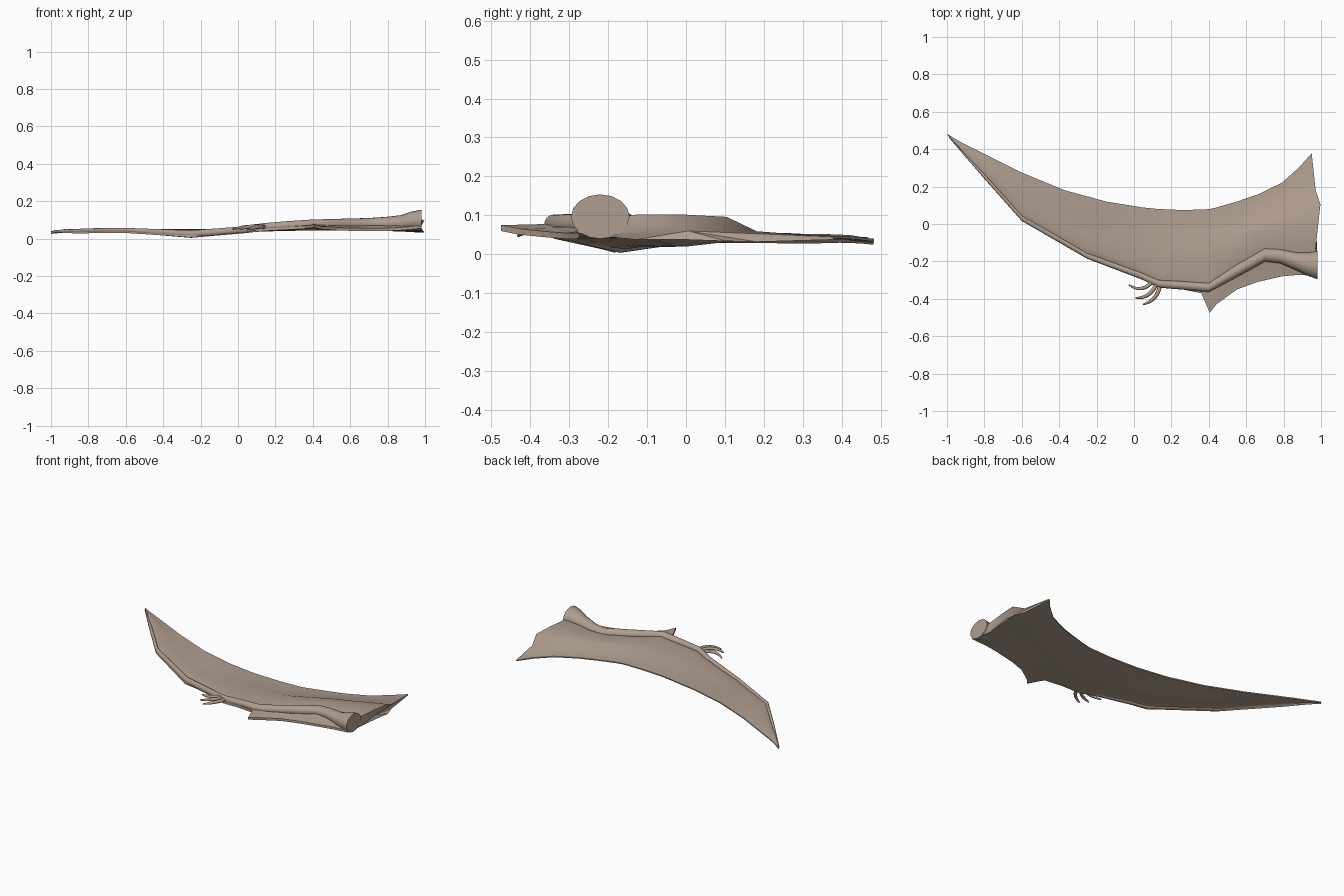
import bpy, bmesh, math
from mathutils import Vector

skin = bpy.data.materials.new("beige skin")
skin.diffuse_color = (0.43, 0.34, 0.275, 1)


def loft(name, rings, angle=35):
    """Skin a list of equal-length closed rings and cap both ends."""
    bm = bmesh.new()
    vs = [[bm.verts.new(p) for p in r] for r in rings]
    n = len(rings[0])
    for a, b in zip(vs, vs[1:]):
        for i in range(n):
            j = (i + 1) % n
            bm.faces.new((a[i], a[j], b[j], b[i]))
    for r in (vs[0], vs[-1]):
        c = bm.verts.new(sum((v.co for v in r), Vector()) / n)
        for i in range(n):
            bm.faces.new((r[i], r[(i + 1) % n], c))
    bmesh.ops.remove_doubles(bm, verts=bm.verts, dist=0.0005)
    bmesh.ops.recalc_face_normals(bm, faces=bm.faces)
    me = bpy.data.meshes.new(name)
    bm.to_mesh(me)
    bm.free()
    me.materials.append(skin)
    ob = bpy.data.objects.new(name, me)
    bpy.context.collection.objects.link(ob)
    bpy.ops.object.select_all(action='DESELECT')
    ob.select_set(True)
    bpy.context.view_layer.objects.active = ob
    bpy.ops.object.shade_smooth_by_angle(angle=math.radians(angle))
    return ob


def interp(table, x, col):
    if x <= table[0][0]:
        return table[0][col]
    for a, b in zip(table, table[1:]):
        if x <= b[0]:
            t = (x - a[0]) / (b[0] - a[0])
            return a[col] + (b[col] - a[col]) * t
    return table[-1][col]


# Arm and long wing finger: x, y, z, half width, half height
arm = [(-0.99, 0.466, 0.038, 0.004, 0.006), (-0.8, 0.255, 0.045, 0.014, 0.01),
       (-0.6, 0.032, 0.045, 0.016, 0.012), (-0.25, -0.17, 0.024, 0.016, 0.020),
       (0.04, -0.278, 0.048, 0.018, 0.018), (0.13, -0.32, 0.062, 0.02, 0.02),
       (0.25, -0.328, 0.070, 0.022, 0.022), (0.40, -0.34, 0.077, 0.024, 0.025),
       (0.55, -0.25, 0.077, 0.034, 0.029), (0.70, -0.165, 0.078, 0.036, 0.032),
       (0.78, -0.172, 0.080, 0.038, 0.035), (0.87, -0.2, 0.083, 0.048, 0.042),
       (0.93, -0.215, 0.093, 0.062, 0.052), (0.98, -0.22, 0.097, 0.075, 0.057)]
N = 16
loft("wing_arm", [[(x, y + w * math.cos(2 * math.pi * k / N),
                    z + h * math.sin(2 * math.pi * k / N)) for k in range(N)]
                  for x, y, z, w, h in arm])

# Membrane: x, front y, back y, front z, middle z, back z, thickness
sheet = [(-1.0, 0.48, 0.482, 0.035, 0.038, 0.04, 0.008),
         (-0.93, 0.395, 0.44, 0.042, 0.05, 0.045, 0.012),
         (-0.87, 0.325, 0.41, 0.042, 0.052, 0.047, 0.014),
         (-0.6, 0.02, 0.275, 0.045, 0.055, 0.05, 0.016),
         (-0.37, -0.115, 0.18, 0.03, 0.045, 0.05, 0.02),
         (-0.25, -0.185, 0.148, 0.02, 0.043, 0.05, 0.024),
         (-0.15, -0.215, 0.12, 0.028, 0.046, 0.05, 0.024),
         (0.05, -0.292, 0.088, 0.045, 0.06, 0.052, 0.026),
         (0.13, -0.338, 0.08, 0.055, 0.066, 0.055, 0.028),
         (0.25, -0.348, 0.075, 0.062, 0.074, 0.056, 0.032),
         (0.36, -0.37, 0.077, 0.068, 0.08, 0.058, 0.036),
         (0.405, -0.475, 0.08, 0.075, 0.082, 0.058, 0.038),
         (0.44, -0.43, 0.088, 0.066, 0.082, 0.058, 0.038),
         (0.55, -0.35, 0.12, 0.058, 0.084, 0.057, 0.04),
         (0.66, -0.31, 0.157, 0.055, 0.088, 0.055, 0.044),
         (0.79, -0.28, 0.22, 0.055, 0.093, 0.053, 0.05),
         (0.88, -0.272, 0.3, 0.06, 0.098, 0.05, 0.057),
         (0.95, -0.278, 0.378, 0.07, 0.102, 0.045, 0.064)]
# Chord steps behind the arm: position, blend of middle height into back height
chord = [(0.0, 0.0), (0.15, 0.0), (0.36, 0.0), (0.54, 0.1), (0.67, 0.75), (1.0, 1.0)]
# Ragged cut at the body: how far the last ring is pushed out, by y
root = [(-0.28, 0.03), (-0.14, 0.02), (0.0, 0.035), (0.1, 0.048), (0.2, 0.015), (0.38, 0.0)]

rings = []
for i, (x, yf, yt, zf, zm, zt, th) in enumerate(sheet):
    ya = max(interp(arm, x, 1), yf + 0.001)
    top = [(yf, zf)]
    bot = [(yf, zf - min(th, 0.015))]
    for t, w in chord:
        y = ya + (yt - ya) * t
        z = zm + (zt - zm) * w
        thick = th + (0.007 - th) * w ** 1.5
        if t == 0:
            z, thick = (zf + zm) / 2, (th + 0.015) / 2
        top.append((y, z))
        bot.append((y, z - thick))
    last = i == len(sheet) - 1
    rings.append([(x + (interp(root, y, 1) if last else 0), y, max(z, 0.0))
                  for y, z in top + bot[::-1]])
loft("wing_membrane", rings)


# Small clawed fingers at the wrist
def claw(name, pts, r):
    a, b, c = map(Vector, pts)
    rings = []
    for s in range(9):
        t = s / 8
        p = a * (1 - t) ** 2 + b * 2 * t * (1 - t) + c * t * t
        d = (2 * (1 - t) * (b - a) + 2 * t * (c - b)).normalized()
        u = d.cross(Vector((0, 0, 1))).normalized()
        v = u.cross(d)
        rr = r * (1 - 0.65 * t ** 3)
        rings.append([p + rr * (u * math.cos(q * math.pi / 4) + v * math.sin(q * math.pi / 4))
                      for q in range(8)])
    loft(name, rings, 50)


claw("claw_1", [(0.10, -0.305, 0.062), (0.045, -0.375, 0.07), (-0.028, -0.325, 0.05)], 0.010)
claw("claw_2", [(0.12, -0.32, 0.062), (0.085, -0.40, 0.075), (0.008, -0.395, 0.05)], 0.011)
claw("claw_3", [(0.14, -0.325, 0.062), (0.125, -0.41, 0.07), (0.048, -0.43, 0.048)], 0.011)
